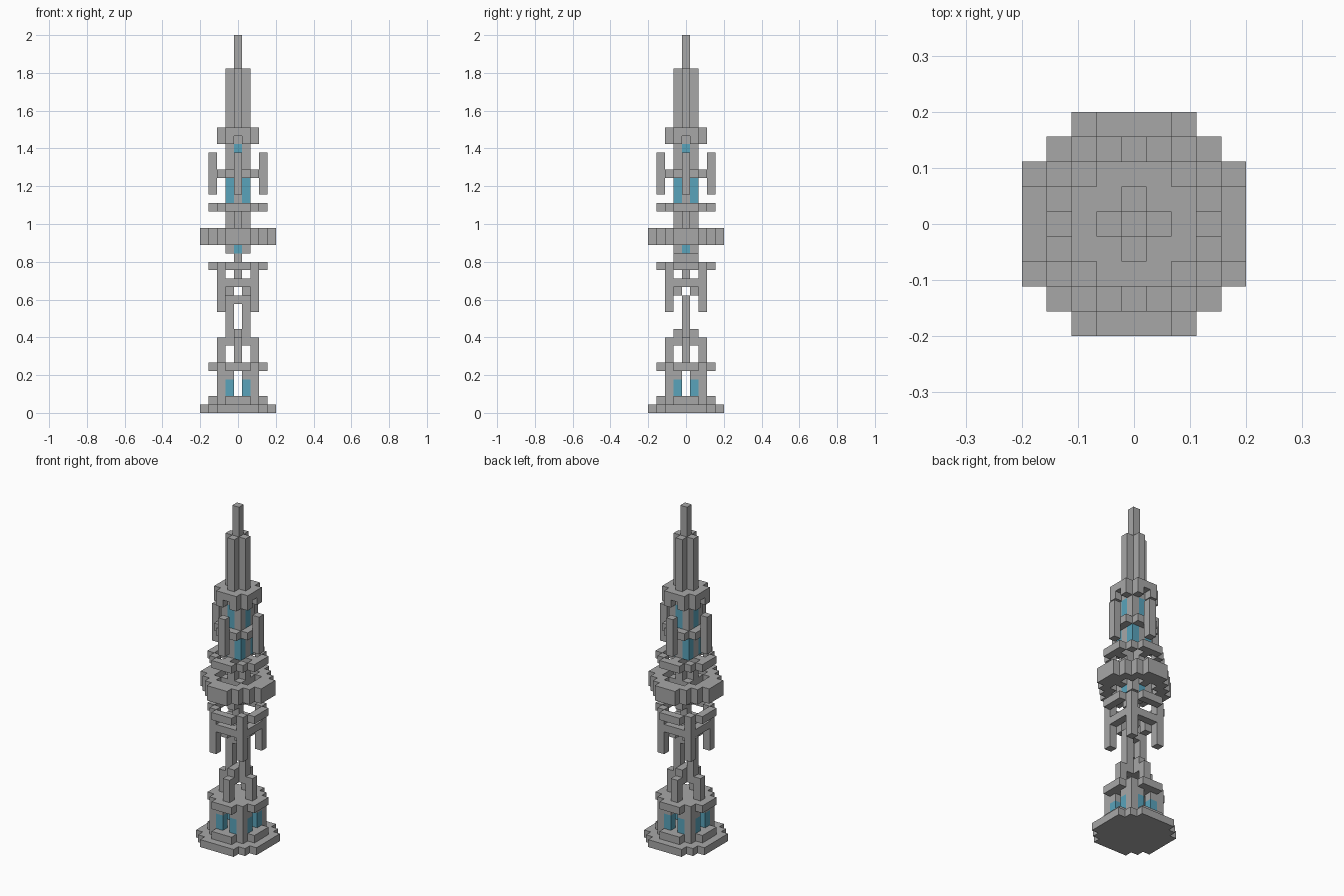
import bpy, bmesh
from mathutils import Vector

cube = bpy.data.objects.get("Cube")
if cube:
    bpy.data.objects.remove(cube, do_unlink=True)

U = 2 / 45          # edge of one building block
REACH = range(-4, 5)


def material(name, rgb):
    m = bpy.data.materials.new(name)
    m.use_nodes = True
    m.diffuse_color = (*rgb, 1)
    m.node_tree.nodes["Principled BSDF"].inputs["Base Color"].default_value = (*rgb, 1)
    return m


STONE = material("grey stone", (0.39, 0.39, 0.39))
GLASS = material("blue glass", (0.1, 0.37, 0.5))
SIDES = [Vector(v) for v in ((1, 0, 0), (-1, 0, 0), (0, 1, 0), (0, -1, 0), (0, 0, 1), (0, 0, -1))]


def part(name, first, last, rule, mat=STONE):
    """Stack the blocks chosen by rule(x, y) from layer first to last, outer skin only."""
    plan = {(x, y) for x in REACH for y in REACH if rule(x, y)}
    cells = {(x, y, z) for x, y in plan for z in range(first, last + 1)}
    bm = bmesh.new()
    for cell in cells:
        centre = Vector(cell) + Vector((0, 0, 0.5))
        for n in SIDES:
            if tuple(int(a + b) for a, b in zip(cell, n)) in cells:
                continue
            a = Vector((n.y, n.z, n.x)) / 2
            b = n.cross(a)
            mid = centre + n / 2
            bm.faces.new([bm.verts.new((mid + p) * U) for p in (a + b, b - a, -a - b, a - b)])
    bmesh.ops.remove_doubles(bm, verts=bm.verts, dist=U / 100)
    bmesh.ops.recalc_face_normals(bm, faces=bm.faces)
    mesh = bpy.data.meshes.new(name)
    bm.to_mesh(mesh)
    bm.free()
    mesh.materials.append(mat)
    obj = bpy.data.objects.new(name, mesh)
    bpy.context.collection.objects.link(obj)
    return obj


# Plan shapes
def octagon(r, cut):
    return lambda x, y: max(abs(x), abs(y)) <= r and abs(x) + abs(y) <= cut


def corners(r):
    return lambda x, y: abs(x) == r and abs(y) == r


def cross(r):
    return lambda x, y: x * y == 0 and max(abs(x), abs(y)) <= r


def axis_posts(r):
    return lambda x, y: x * y == 0 and abs(x) + abs(y) == r


def beside_corners(x, y):
    return sorted((abs(x), abs(y))) == [1, 2]


def ring(x, y):
    return corners(2)(x, y) or (max(abs(x), abs(y)) == 3 and min(abs(x), abs(y)) <= 1)


def square_frame(x, y):
    return max(abs(x), abs(y)) == 2


def deck(x, y):
    return octagon(4, 5)(x, y) and not octagon(2, 3)(x, y)


# Base and lower hall
part("base_plate", 0, 0, octagon(4, 6))
part("base_step", 1, 1, octagon(3, 4))
part("hall_corner_post", 2, 4, corners(2))
part("hall_window", 2, 3, beside_corners, GLASS)
part("hall_lintel", 4, 4, beside_corners)
part("hall_roof", 5, 5, octagon(3, 4))

# Buttresses and the twin shaft
part("buttress_post", 6, 7, axis_posts(2))
part("buttress_arms", 8, 8, cross(2))
part("shaft_foot", 9, 9, cross(1))
part("twin_shaft", 10, 12, lambda x, y: abs(x) == 1 and y == 0)
part("shaft_bridge", 13, 13, lambda x, y: abs(x) <= 1 and y == 0)

# Hanging gallery
part("hanging_post", 12, 16, corners(2))
part("gallery_bracket", 14, 15, corners(1))
part("gallery_frame", 15, 15, square_frame)
part("gallery_core", 15, 17, lambda x, y: x == 0 and y == 0)
part("gallery_ring", 17, 17, ring)
part("core_beam", 18, 18, lambda x, y: x == 0 and abs(y) <= 1)
part("lantern_post", 19, 19, corners(1))
part("lantern_window", 19, 19, cross(1), GLASS)

# Main deck
part("deck", 20, 21, deck)
part("deck_core", 20, 21, octagon(1, 2))
part("deck_arms", 20, 20, axis_posts(2))
part("upper_core", 22, 24, cross(1))
part("upper_ring", 24, 24, ring)
part("upper_ring_arms", 24, 24, axis_posts(2))

# Glazed tower and its outer pillars
part("tower_core", 25, 27, cross(1))
part("tower_corner_window", 25, 27, corners(1), GLASS)
part("tower_band", 28, 28, octagon(2, 3))
part("outer_pillar", 26, 30, axis_posts(3))
part("tower_corner_post", 29, 31, corners(1))
part("tower_window", 29, 31, cross(1), GLASS)

# Crown and spire
part("crown_core", 32, 32, octagon(1, 2))
part("crown_bracket", 32, 32, beside_corners)
part("crown", 33, 33, octagon(2, 3))
part("spire", 34, 40, cross(1))
part("spire_tip", 41, 44, cross(0))
